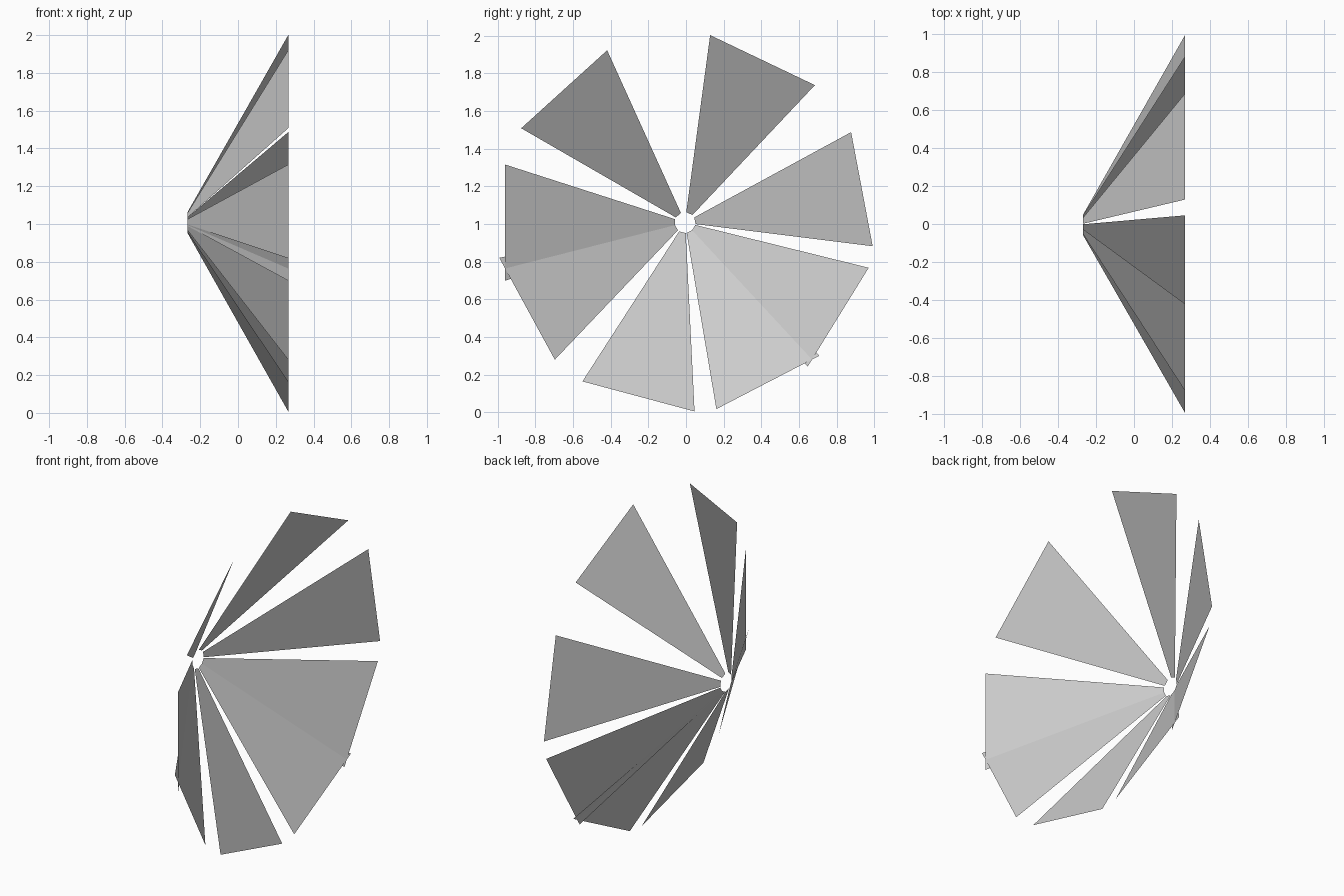
import bpy
import math
from mathutils import Matrix

if "Cube" in bpy.data.objects:
    bpy.data.objects.remove(bpy.data.objects["Cube"])

# One flat grey for every blade
grey = bpy.data.materials.new("light grey")
grey.diffuse_color = (0.6, 0.6, 0.6, 1.0)
grey.use_nodes = True
grey.node_tree.nodes["Principled BSDF"].inputs["Base Color"].default_value = grey.diffuse_color

# Tapered flat blade: narrow root near the hub, wide tip swept towards +x
ROOT_R, ROOT_HALF, ROOT_X = 0.053, 0.018, -0.267
TIP_R, TIP_HALF, TIP_X = 0.955, 0.308, 0.267
HUB = (0.0, -0.005, 1.0075)

# Blade directions around the hub axis, unevenly spaced (degrees from +y)
ANGLES = [64.5, 10.7, -31.7, -62.6, -105.0, -151.4, 180.0, 132.2]


def add_blade(name, angle):
    mesh = bpy.data.meshes.new(name)
    corners = [
        (ROOT_X, ROOT_R, -ROOT_HALF),
        (TIP_X, TIP_R, -TIP_HALF),
        (TIP_X, TIP_R, TIP_HALF),
        (ROOT_X, ROOT_R, ROOT_HALF),
    ]
    mesh.from_pydata(corners, [], [(0, 1, 2, 3)])
    mesh.transform(Matrix.Translation(HUB) @ Matrix.Rotation(math.radians(angle), 4, 'X'))
    mesh.materials.append(grey)
    blade = bpy.data.objects.new(name, mesh)
    bpy.context.collection.objects.link(blade)


for i, a in enumerate(ANGLES, 1):
    add_blade(f"blade_{i}", a)
